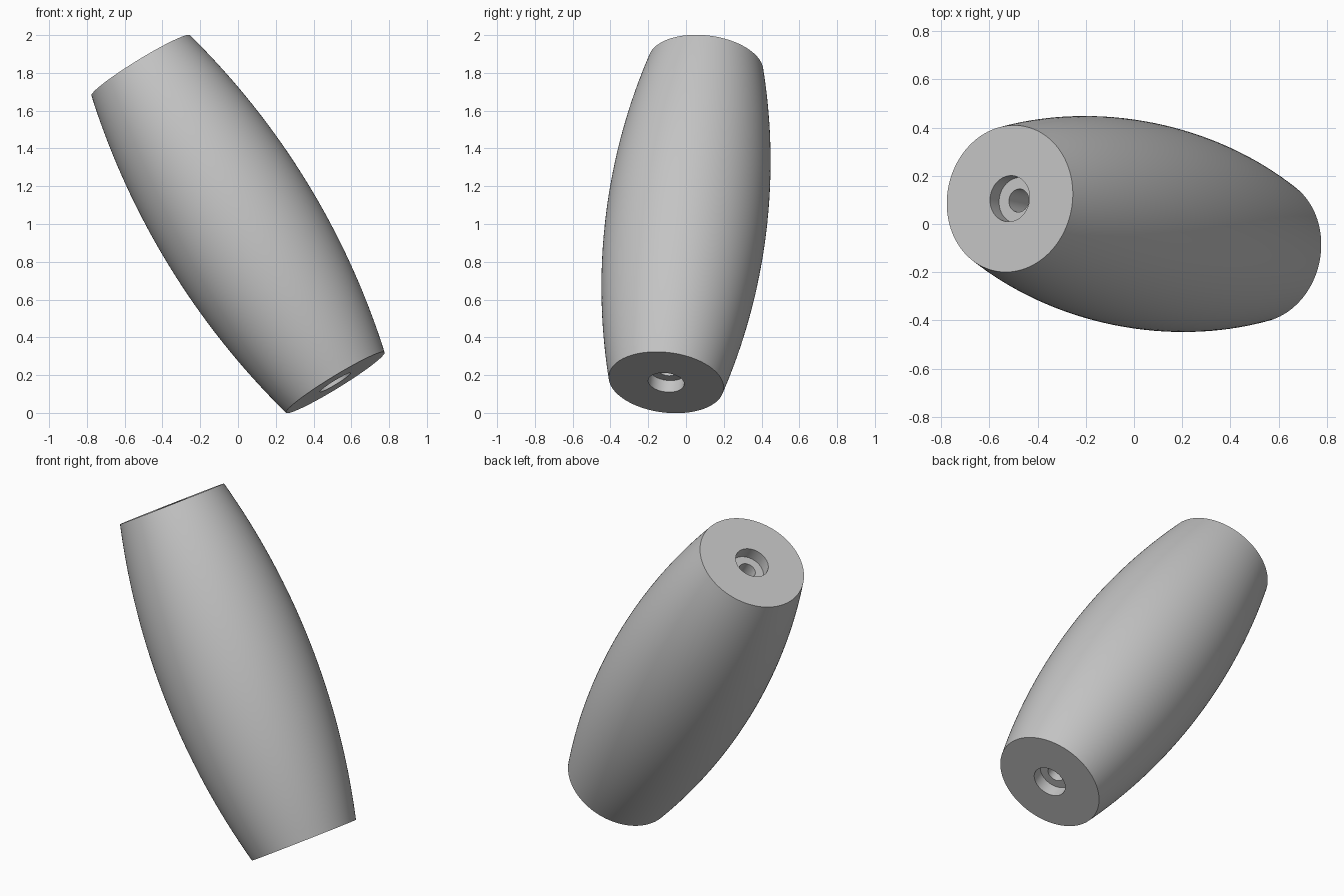
import bpy, bmesh
from math import sqrt, tau
from mathutils import Vector

cube = bpy.data.objects.get("Cube")
if cube:
    bpy.data.objects.remove(cube, do_unlink=True)

# Main dimensions
TOP_CENTRE = Vector((-0.515, 0.105, 0.839))   # measured from the middle of the barrel
HALF = TOP_CENTRE.length
END_R, MID_R = 0.306, 0.427
BORE_R, RECESS_R, RECESS_DEPTH = 0.048, 0.096, 0.072
ARC_STEPS, SIDES = 32, 128

# Circular arc that gives the barrel its bulge
sag = MID_R - END_R
arc_r = (HALF ** 2 + sag ** 2) / (2 * sag)


def barrel_radius(h):
    return MID_R - arc_r + sqrt(arc_r ** 2 - h ** 2)


# Closed profile: outer arc, top recess, through bore, bottom recess
heights = [HALF * (2 * i / ARC_STEPS - 1) for i in range(ARC_STEPS + 1)]
floor = HALF - RECESS_DEPTH
profile = [(barrel_radius(h), h) for h in heights]
profile += [(RECESS_R, HALF), (RECESS_R, floor), (BORE_R, floor),
            (BORE_R, -floor), (RECESS_R, -floor), (RECESS_R, -HALF)]

# Revolve the profile about its axis
bm = bmesh.new()
verts = [bm.verts.new((r, 0, h)) for r, h in profile]
edges = [bm.edges.new((v, verts[(i + 1) % len(verts)])) for i, v in enumerate(verts)]
bmesh.ops.spin(bm, geom=verts + edges, cent=(0, 0, 0), axis=(0, 0, 1),
               angle=tau, steps=SIDES, use_merge=True)
bmesh.ops.remove_doubles(bm, verts=bm.verts, dist=0.0001)
bmesh.ops.recalc_face_normals(bm, faces=bm.faces)
mesh = bpy.data.meshes.new("barrel_grip")
bm.to_mesh(mesh)
bm.free()

# Lean the barrel along its axis and stand it on the ground
grip = bpy.data.objects.new("barrel_grip", mesh)
bpy.context.collection.objects.link(grip)
grip.rotation_euler = TOP_CENTRE.to_track_quat('Z', 'Y').to_euler()
grip.location = (0, 0, 1)

# Plain grey material
grey = bpy.data.materials.new("light_grey")
grey.use_nodes = True
colour = (0.55, 0.55, 0.55, 1)
grey.diffuse_color = colour
grey.node_tree.nodes["Principled BSDF"].inputs["Base Color"].default_value = colour
mesh.materials.append(grey)

# Smooth sides with crisp rims
bpy.ops.object.select_all(action='DESELECT')
grip.select_set(True)
bpy.context.view_layer.objects.active = grip
bpy.ops.object.shade_smooth_by_angle(angle=0.6)
